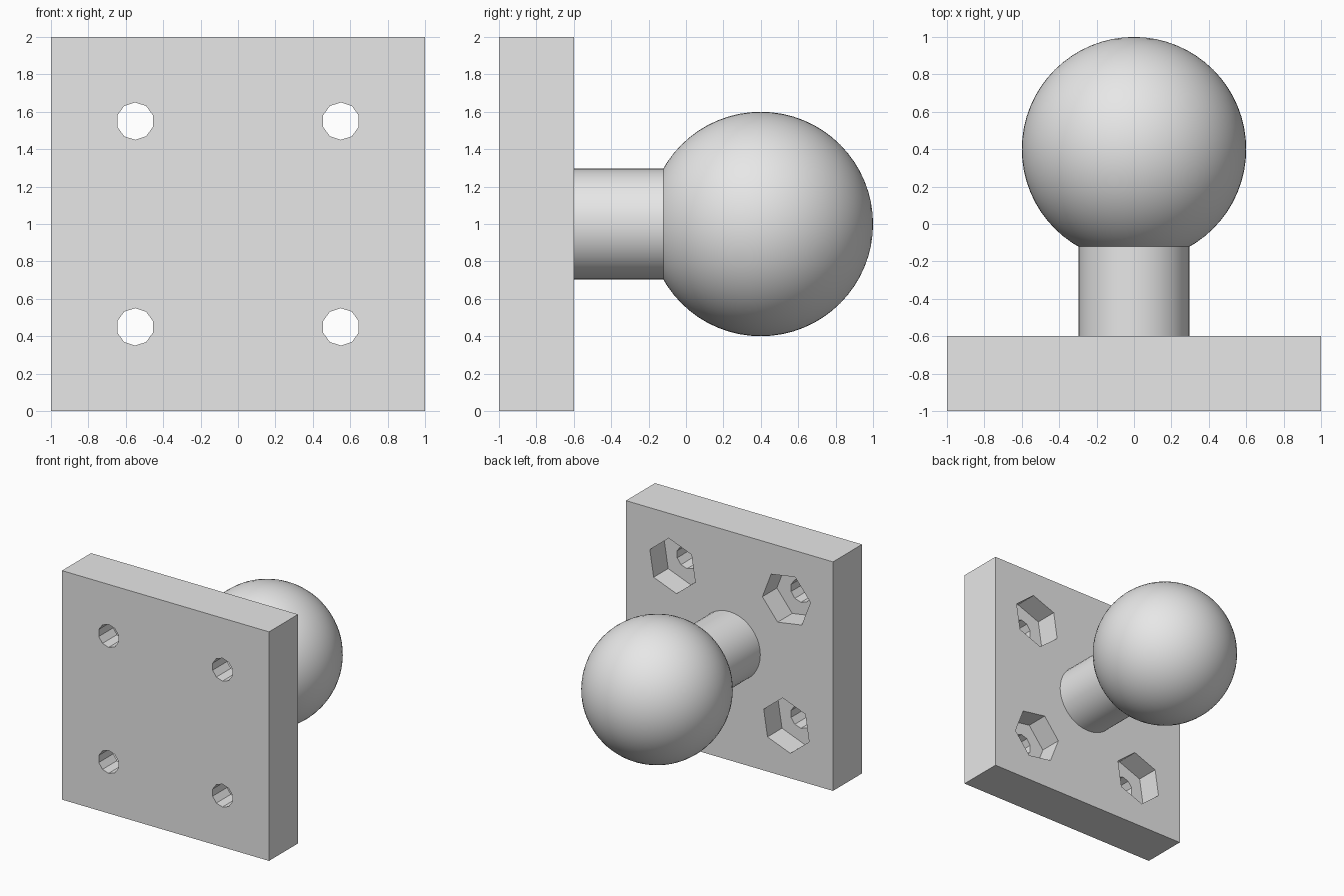
import bpy
import bmesh
from math import radians, sin, cos, pi
from mathutils import Matrix, Vector

default = bpy.data.objects.get("Cube")
if default:
    bpy.data.objects.remove(default, do_unlink=True)

# One plain grey for everything
grey = bpy.data.materials.new("plain_grey")
grey.use_nodes = True
grey.diffuse_color = (0.8, 0.8, 0.8, 1)
grey.node_tree.nodes["Principled BSDF"].inputs["Base Color"].default_value = grey.diffuse_color

PLATE_BACK = -0.6
MID = 1.0


def add_object(name, bm):
    bmesh.ops.recalc_face_normals(bm, faces=bm.faces)
    mesh = bpy.data.meshes.new(name)
    bm.to_mesh(mesh)
    bm.free()
    mesh.materials.append(grey)
    obj = bpy.data.objects.new(name, mesh)
    bpy.context.scene.collection.objects.link(obj)
    return obj


def prism(name, sides, radius, x, z, y0, y1, start):
    """Regular prism along y, first corner at the start angle in the xz plane."""
    bm = bmesh.new()
    ring = []
    for i in range(sides):
        a = radians(start) + 2 * pi * i / sides
        ring.append(bm.verts.new((x + radius * cos(a), y0, z + radius * sin(a))))
    cap = bm.faces.new(ring)
    out = bmesh.ops.extrude_face_region(bm, geom=[cap])
    moved = [v for v in out["geom"] if isinstance(v, bmesh.types.BMVert)]
    bmesh.ops.translate(bm, verts=moved, vec=(0, y1 - y0, 0))
    return add_object(name, bm)


def cut(target, cutter):
    cutter.hide_render = True
    mod = target.modifiers.new("cut", "BOOLEAN")
    mod.operation = "DIFFERENCE"
    mod.solver = "EXACT"
    mod.object = cutter
    bpy.context.view_layer.objects.active = target
    bpy.ops.object.modifier_apply(modifier=mod.name)
    bpy.data.objects.remove(cutter, do_unlink=True)


def smooth(obj):
    bpy.ops.object.select_all(action="DESELECT")
    obj.select_set(True)
    bpy.context.view_layer.objects.active = obj
    bpy.ops.object.shade_smooth_by_angle(angle=radians(35))


# Square mounting plate
bm = bmesh.new()
bmesh.ops.create_cube(bm, size=1, matrix=Matrix.Translation((0, -0.8, MID))
                      @ Matrix.Diagonal(Vector((2, 0.4, 2, 1))))
plate = add_object("mounting_plate", bm)

# Bolt holes with hexagonal nut pockets, turned a quarter at each corner
for sx in (1, -1):
    for sz in (1, -1):
        x, z = sx * 0.55, MID + sz * 0.55
        cut(plate, prism("nut_cutter", 6, 0.235, x, z,
                         PLATE_BACK - 0.2, PLATE_BACK + 0.1, 21 if sx == sz else 51))
        cut(plate, prism("bolt_cutter", 10, 0.1, x, z, -1.1, PLATE_BACK + 0.1, 90))

# Round stem, running into the ball
stem = prism("stem", 40, 0.298, 0, MID, PLATE_BACK, 0.0, 0)
smooth(stem)

# Ball, poles along y
bm = bmesh.new()
bmesh.ops.create_uvsphere(bm, u_segments=64, v_segments=32, radius=0.6,
                          matrix=Matrix.Translation((0, 0.4, MID)) @ Matrix.Rotation(pi / 2, 4, "X"))
ball = add_object("ball", bm)
smooth(ball)
